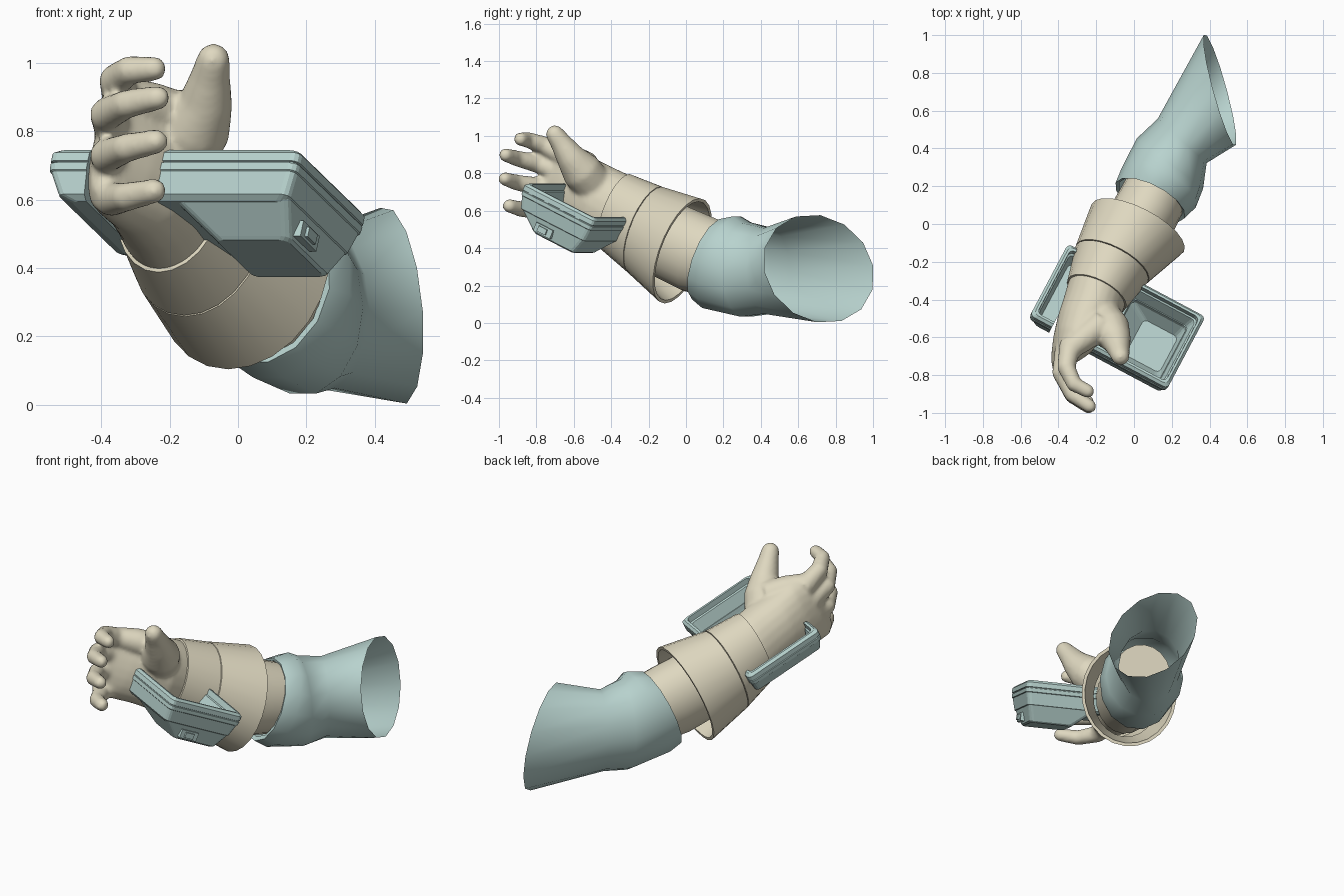
import bpy, bmesh, math
from mathutils import Vector as V

if "Cube" in bpy.data.objects:
    bpy.data.objects.remove(bpy.data.objects["Cube"])


def material(name, rgb):
    m = bpy.data.materials.new(name)
    m.diffuse_color = (*rgb, 1)
    m.use_nodes = True
    m.node_tree.nodes["Principled BSDF"].inputs["Base Color"].default_value = m.diffuse_color
    return m


TEAL = material("pale teal", (0.48, 0.65, 0.62))
BEIGE = material("warm beige", (0.74, 0.69, 0.53))


def frame(d):
    """Horizontal side vector and up vector for a tube running along d."""
    d = V(d).normalized()
    s = V((-d.y, d.x, 0)).normalized()
    return s, d.cross(s)


def oval(c, s, u, a, b, n):
    return [V(c) + s * (a * math.cos(2 * math.pi * i / n)) + u * (b * math.sin(2 * math.pi * i / n))
            for i in range(n)]


def add_loft(bm, rings, cap=True):
    vs = [[bm.verts.new(p) for p in r] for r in rings]
    n = len(vs[0])
    faces = []
    for r0, r1 in zip(vs, vs[1:]):
        for i in range(n):
            j = (i + 1) % n
            faces.append(bm.faces.new((r0[i], r0[j], r1[j], r1[i])))
    if cap:
        faces += [bm.faces.new(vs[0][::-1]), bm.faces.new(vs[-1])]
    bmesh.ops.recalc_face_normals(bm, faces=faces)


def finish(bm, name, mat, angle=None):
    me = bpy.data.meshes.new(name)
    bm.to_mesh(me)
    bm.free()
    me.materials.append(mat)
    ob = bpy.data.objects.new(name, me)
    bpy.context.collection.objects.link(ob)
    if angle:
        bpy.ops.object.select_all(action='DESELECT')
        ob.select_set(True)
        bpy.context.view_layer.objects.active = ob
        bpy.ops.object.shade_smooth_by_angle(angle=math.radians(angle))
    return ob


def loft(name, rings, mat, cap=True, angle=None):
    bm = bmesh.new()
    add_loft(bm, rings, cap)
    return finish(bm, name, mat, angle)


# --- sleeve: cuff, elbow, wide open shoulder end
S, U = frame((-0.43, -0.83, 0.35))
N = 14
e_s, e_u = V((0.80, -0.60, 0)), V((0, 0, 1))
k_s = V((0.74, -0.67, 0))
sleeve = [
    oval((0.087, 0.135, 0.34), S, U, 0.185, 0.215, N),
    oval((0.085, 0.125, 0.34), S, U, 0.205, 0.235, N),
    oval((0.13, 0.19, 0.325), S, U, 0.222, 0.268, N),
    oval((0.19, 0.32, 0.285), e_s, e_u, 0.22, 0.258, N),
    oval((0.255, 0.44, 0.278), k_s, e_u, 0.175, 0.235, N),
    oval((0.455, 0.71, 0.29), V((0.28, -0.954, -0.05)), V((-0.07, -0.2, 1)), 0.305, 0.29, N),
]
loft("sleeve", sleeve, TEAL, cap=False, angle=60)

# --- forearm between sleeve and bracer
loft("forearm", [oval((0.17, 0.27, 0.31), S, U, 0.17, 0.19, 20),
                 oval((0.06, 0.06, 0.37), S, U, 0.178, 0.215, 20),
                 oval((-0.12, -0.22, 0.50), S, U, 0.17, 0.205, 20)], BEIGE, angle=40)

# --- flared bracer with two seams
B = [((0.02, -0.02, 0.385), 0.275, 0.300), ((-0.117, -0.21, 0.495), 0.214, 0.250),
     ((-0.2, -0.375, 0.595), 0.169, 0.215)]


def band_ring(t, off):
    i = min(int(t), 1)
    f = t - i
    (c0, a0, b0), (c1, a1, b1) = B[i], B[i + 1]
    return oval(V(c0).lerp(V(c1), f), S, U, a0 + (a1 - a0) * f + off, b0 + (b1 - b0) * f + off, 24)


bracer = [band_ring(t, o) for t, o in
          ((0.9, -0.03), (0.0, -0.018), (0.0, 0), (0.985, 0), (0.99, -0.01), (1.0, -0.01),
           (1.005, 0), (1.97, 0.002), (1.98, -0.008), (2.0, -0.03))]
loft("bracer", bracer, BEIGE, cap=False, angle=35)

# --- hand: palm, thumb and fingers fused together
hand = bmesh.new()


def add_tube(points, radii, n=16):
    pts = [V(p) for p in points]
    rings = []
    for i, p in enumerate(pts):
        d = (pts[min(i + 1, len(pts) - 1)] - pts[max(i - 1, 0)]).normalized()
        s = d.cross(V((0.83, 0.36, 0.42))).normalized()
        u = d.cross(s)
        rings.append(oval(p, s, u, radii[i], radii[i], n))
    r = radii[-1]                       # rounded tip
    for k, f in ((0.5, 0.87), (0.85, 0.53), (0.98, 0.2)):
        rings.append(oval(p + d * (r * k), s, u, r * f, r * f, n))
    add_loft(hand, rings)


ps, pu = frame((-0.50, -0.80, 0.40))
add_loft(hand, [
    oval((-0.15, -0.27, 0.54), S, U, 0.150, 0.195, 24),
    oval((-0.2, -0.375, 0.595), S, U, 0.164, 0.210, 24),
    oval((-0.222, -0.45, 0.635), S, U, 0.163, 0.205, 24),
    oval((-0.268, -0.54, 0.685), S, U, 0.147, 0.200, 24),
    oval((-0.330, -0.63, 0.730), ps, pu, 0.105, 0.203, 24),
    oval((-0.372, -0.70, 0.755), ps, pu, 0.064, 0.195, 24),
    oval((-0.386, -0.745, 0.77), ps, pu, 0.035, 0.155, 24)])
add_tube([(-0.18, -0.49, 0.73), (-0.125, -0.56, 0.815), (-0.092, -0.62, 0.89), (-0.08, -0.67, 0.965),
          (-0.072, -0.70, 1.008)], [0.108, 0.108, 0.078, 0.058, 0.050])        # thumb
add_tube([(-0.17, -0.53, 0.835), (-0.26, -0.60, 0.875), (-0.335, -0.66, 0.90)],
         [0.080, 0.072, 0.058])                                                # thumb web
for pts in (
        [(-0.335, -0.63, 0.88), (-0.358, -0.76, 0.95), (-0.315, -0.85, 0.98), (-0.245, -0.885, 0.983)],
        [(-0.36, -0.66, 0.80), (-0.385, -0.79, 0.85), (-0.325, -0.905, 0.88), (-0.235, -0.965, 0.898)],
        [(-0.36, -0.66, 0.72), (-0.385, -0.79, 0.728), (-0.325, -0.91, 0.752), (-0.240, -0.968, 0.77)],
        [(-0.34, -0.64, 0.63), (-0.372, -0.77, 0.60), (-0.325, -0.88, 0.608), (-0.245, -0.945, 0.626)]):
    add_tube(pts, [0.060, 0.050, 0.043, 0.037])
hand_ob = finish(hand, "hand", BEIGE)
rm = hand_ob.modifiers.new("fuse", 'REMESH')
rm.mode = 'VOXEL'
rm.voxel_size = 0.011
rm.use_smooth_shade = True
sm = hand_ob.modifiers.new("soften", 'SMOOTH')
sm.factor, sm.iterations = 0.5, 9

# --- tilted open case around the wrist, in its own axes: u long, v short, n up
O = V((-0.084, -0.484, 0.65))
a, t = math.radians(-28), math.radians(24.5)
cu = V((math.cos(a), math.sin(a), 0))
h = V((-math.sin(a), math.cos(a), 0))
cv = h * math.cos(t) - V((0, 0, math.sin(t)))
cn = cu.cross(cv)


def P(u, v, n):
    return O + cu * u + cv * v + cn * n


def rect(u0, u1, v0, v1, n, r=0.025):
    """Rounded rectangle at height n of the case."""
    out = []
    for x, y, q in ((u1 - r, v1 - r, 0), (u0 + r, v1 - r, 1), (u0 + r, v0 + r, 2), (u1 - r, v0 + r, 3)):
        for k in range(4):
            g = math.pi / 2 * (q + k / 3)
            out.append(P(x + r * math.cos(g), y + r * math.sin(g), n))
    return out


def inset(n, i, left=0.0):
    return rect(-0.412 + i + left, 0.412 - i, -0.236 + i, 0.236 - i, n)


case = loft("wrist_case", [inset(*q) for q in (
    (0.003, 0.014), (-0.01, 0), (-0.036, 0), (-0.038, 0.005), (-0.041, 0.005), (-0.043, 0),
    (-0.064, 0.002), (-0.067, 0.006), (-0.135, 0.02, 0.02), (-0.15, 0.04, 0.04))], TEAL)
parts = [
    ("case_bump", 'UNION', [rect(0.0, 0.39, -0.212, 0.215, -0.115),
                            rect(0.0, 0.388, -0.207, 0.212, -0.137),
                            rect(0.11, 0.365, -0.11, 0.172, -0.222),
                            rect(0.12, 0.355, -0.10, 0.162, -0.23)]),
    ("tray_cutter", 'DIFFERENCE', [inset(0.03, 0.026), inset(-0.03, 0.028), inset(-0.035, 0.036),
                                   inset(-0.105, 0.055)]),
    ("basin_cutter", 'DIFFERENCE', [rect(0.02, 0.355, -0.178, 0.178, -0.09),
                                    rect(0.03, 0.35, -0.17, 0.175, -0.13),
                                    rect(0.13, 0.335, -0.09, 0.145, -0.205)]),
    # opening where the wrist passes through
    ("wrist_cutter", 'DIFFERENCE', [rect(-0.28, -0.045, -0.3, 0.3, n, 0.005) for n in (0.1, -0.3)]),
]
for name, op, rings in parts:
    tool = loft(name, rings, TEAL)
    tool.hide_render = True
    tool.hide_viewport = True
    b = case.modifiers.new(name, 'BOOLEAN')
    b.object, b.operation, b.solver = tool, op, 'EXACT'

# bake the booleans and drop the helpers
bpy.context.view_layer.update()
baked = bpy.data.meshes.new_from_object(case.evaluated_get(bpy.context.evaluated_depsgraph_get()))
case.modifiers.clear()
case.data = baked
for name, _, _ in parts:
    bpy.data.objects.remove(bpy.data.objects[name])


# --- latch on the end of the case
def block(name, u0, u1, v0, v1, n0, n1):
    loft(name, [[P(u, v, n) for v, n in ((v0, n0), (v1, n0), (v1, n1), (v0, n1))] for u in (u0, u1)], TEAL)


block("latch_plate", 0.35, 0.392, -0.09, 0.02, -0.163, -0.212)
block("latch_button", 0.385, 0.402, -0.065, -0.01, -0.172, -0.203)
